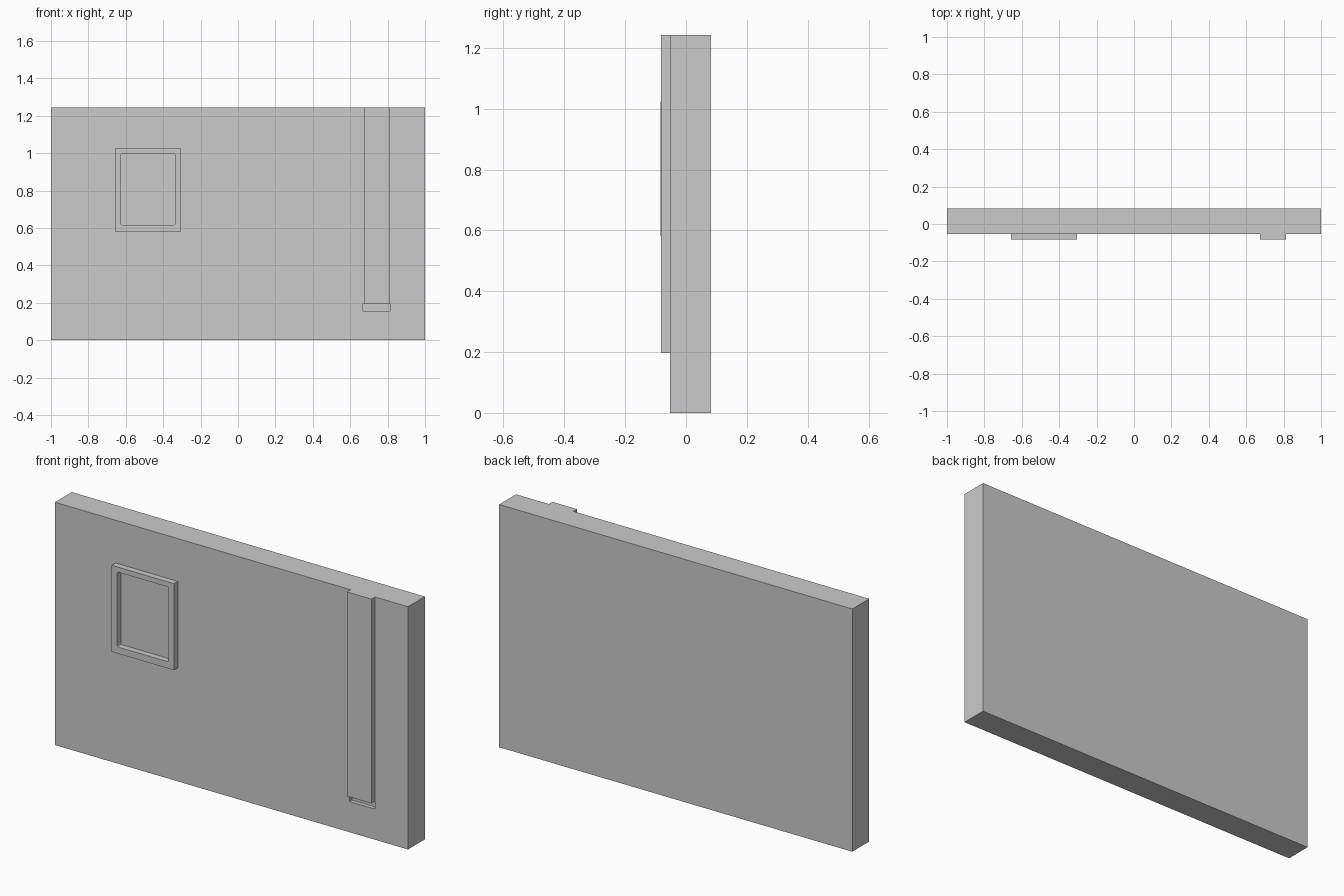
import bpy, bmesh

if "Cube" in bpy.data.objects:
    bpy.data.objects.remove(bpy.data.objects["Cube"])

FACE = -0.053   # y of the wall's front face
BACK = 0.083
RELIEF = -0.083  # y of the raised parts


def box(name, x0, x1, y0, y1, z0, z1, corner=0.0):
    """Box from its limits, with optionally rounded corners in the front view."""
    bm = bmesh.new()
    bmesh.ops.create_cube(bm, size=1)
    for v in bm.verts:
        v.co.x = x0 if v.co.x < 0 else x1
        v.co.y = y0 if v.co.y < 0 else y1
        v.co.z = z0 if v.co.z < 0 else z1
    if corner:
        edges = [e for e in bm.edges
                 if abs(e.verts[0].co.y - e.verts[1].co.y) > 1e-5]
        bmesh.ops.bevel(bm, geom=edges, offset=corner, segments=2,
                        profile=0.5, affect='EDGES')
    bmesh.ops.recalc_face_normals(bm, faces=bm.faces)
    mesh = bpy.data.meshes.new(name)
    bm.to_mesh(mesh)
    bm.free()
    obj = bpy.data.objects.new(name, mesh)
    bpy.context.collection.objects.link(obj)
    return obj


def combine(target, tool, operation):
    """Apply a boolean and remove the tool object."""
    mod = target.modifiers.new(operation.lower(), 'BOOLEAN')
    mod.operation = operation
    mod.solver = 'EXACT'
    mod.object = tool
    bpy.context.view_layer.objects.active = target
    bpy.ops.object.modifier_apply(modifier=mod.name)
    bpy.data.objects.remove(tool)


# Wall slab with a raised pilaster running up to its top edge
wall = box("wall", -1, 1, FACE, BACK, 0, 1.243)
combine(wall, box("pilaster", 0.674, 0.814, RELIEF + 0.001, 0.0, 0.197, 1.243), 'UNION')

# Shallow drain recess below the pilaster
combine(wall, box("recess_cutter", 0.669, 0.814, FACE - 0.01, FACE + 0.02,
                  0.157, 0.197), 'DIFFERENCE')

# Window frame with a softly rounded opening
frame = box("window_frame", -0.657, -0.304, RELIEF - 0.001, FACE, 0.581, 1.024)
combine(frame, box("opening_cutter", -0.626, -0.335, -0.2, 0.2,
                   0.615, 0.998, corner=0.008), 'DIFFERENCE')
